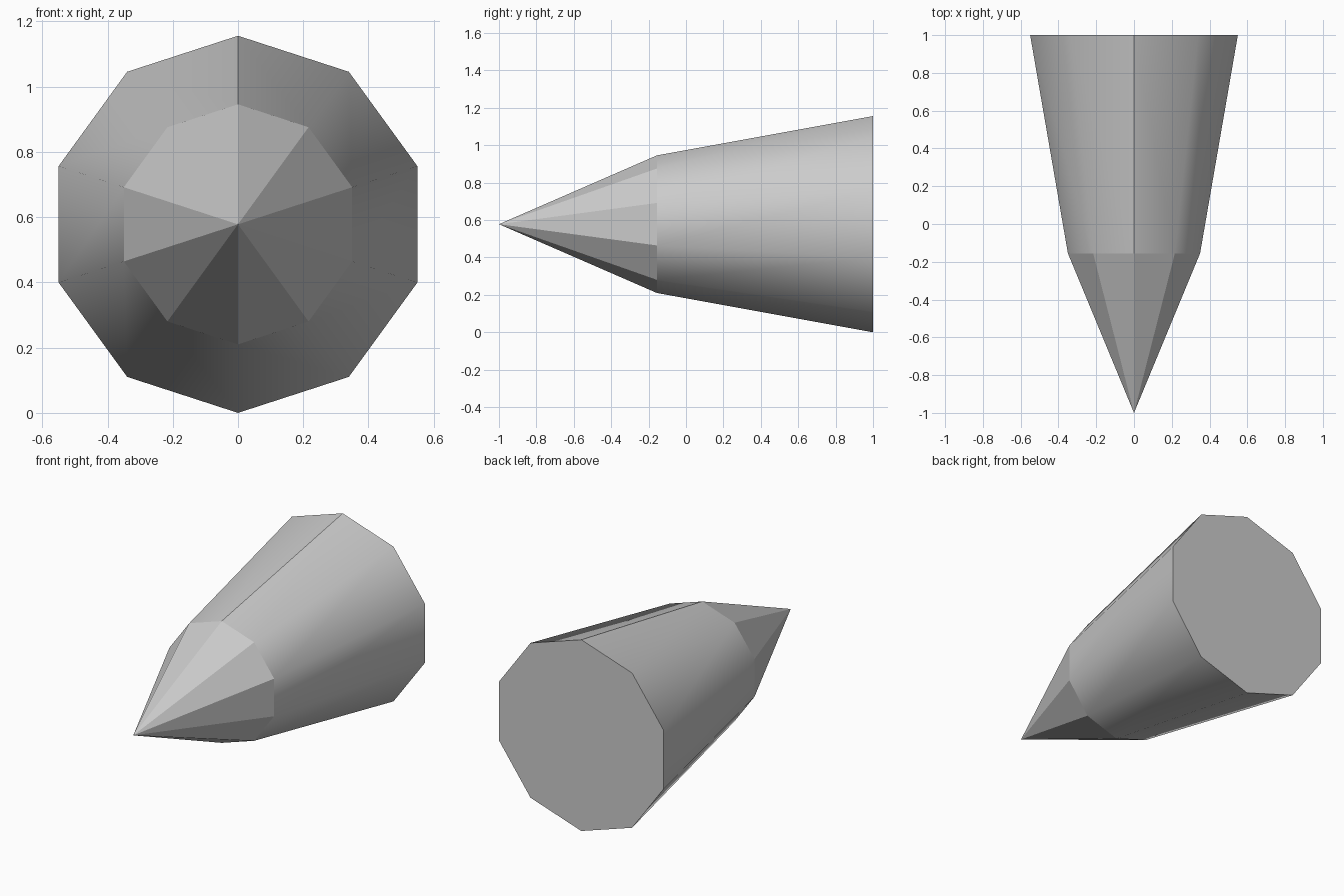
import bpy, bmesh
from math import sin, cos, pi

cube = bpy.data.objects.get("Cube")
if cube:
    bpy.data.objects.remove(cube, do_unlink=True)

SIDES = 10
CENTRE_Z = 0.578

grey = bpy.data.materials.new("plain_grey")
grey.use_nodes = True
grey.diffuse_color = (0.6, 0.6, 0.6, 1)
grey.node_tree.nodes["Principled BSDF"].inputs["Base Color"].default_value = grey.diffuse_color


def ring(bm, radius, y):
    """Ten-sided ring facing along y, with a corner at the top."""
    return [bm.verts.new((radius * sin(2 * pi * i / SIDES), y,
                          CENTRE_Z + radius * cos(2 * pi * i / SIDES)))
            for i in range(SIDES)]


def finish(bm, name):
    bmesh.ops.recalc_face_normals(bm, faces=bm.faces)
    mesh = bpy.data.meshes.new(name)
    bm.to_mesh(mesh)
    bm.free()
    mesh.materials.append(grey)
    obj = bpy.data.objects.new(name, mesh)
    bpy.context.collection.objects.link(obj)
    return obj


# Tapered body, pointed nose and flat back in one closed shell
bm = bmesh.new()
back = ring(bm, 0.578, 1.0)
shoulder = ring(bm, 0.368, -0.155)
# Each nose face has its own tip corner, so the facets stay crisp at the point
tips = [bm.verts.new((0, -1, CENTRE_Z)) for _ in range(SIDES)]
bm.faces.new(back)
for i in range(SIDES):
    j = (i + 1) % SIDES
    bm.faces.new((back[i], back[j], shoulder[j], shoulder[i])).smooth = True
    bm.faces.new((shoulder[i], shoulder[j], tips[i])).smooth = True

# Hard edges: back rim, shoulder and the seam along the top
for edge in bm.edges:
    a, b = edge.verts
    same_ring = abs(a.co.y - b.co.y) < 0.01
    top_seam = all(abs(v.co.x) < 0.001 and v.co.z > CENTRE_Z - 0.01 for v in (a, b))
    edge.smooth = not (same_ring or top_seam)
finish(bm, "pointed_body")
